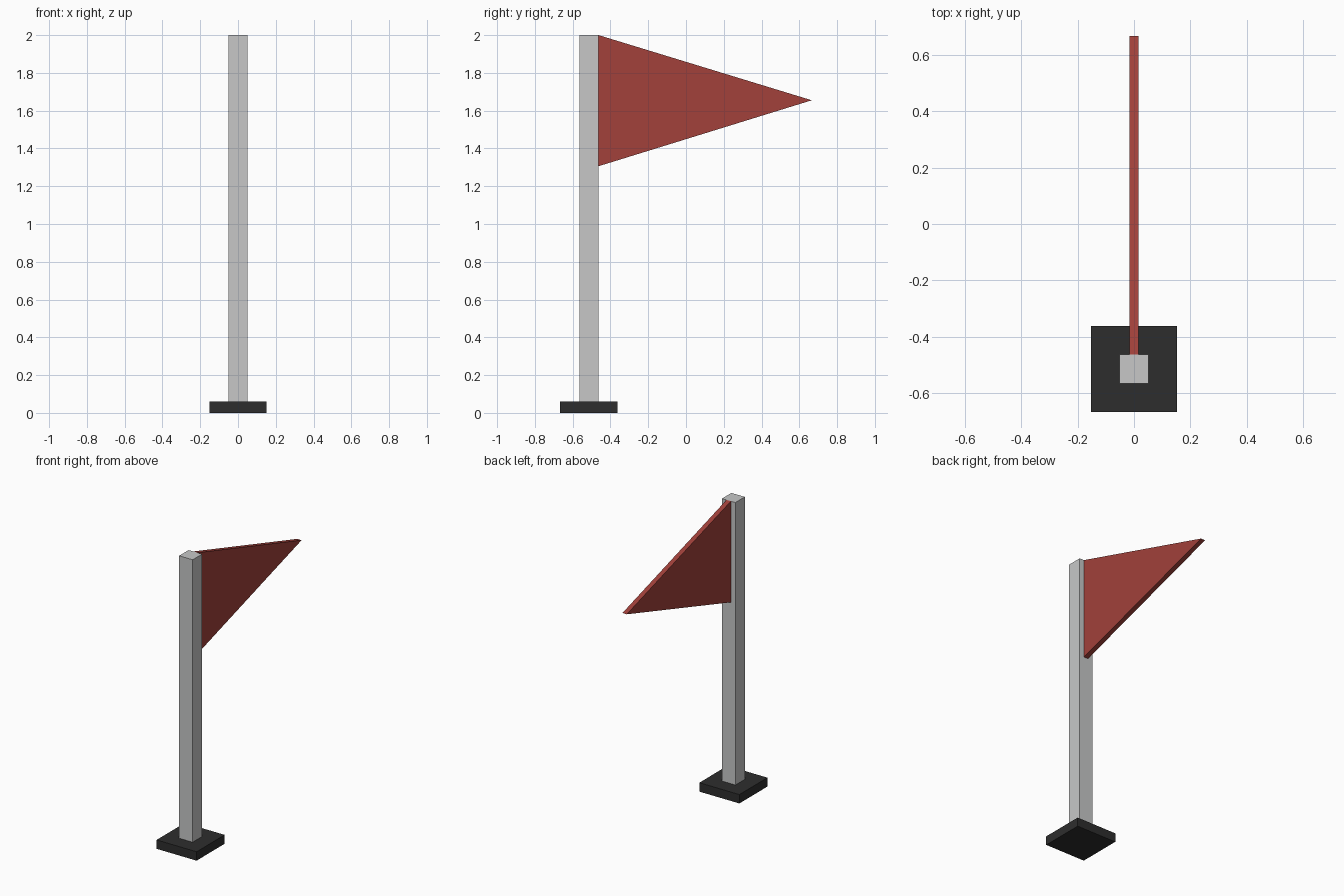
import bpy
import bmesh

if "Cube" in bpy.data.objects:
    bpy.data.objects.remove(bpy.data.objects["Cube"])


def material(name, rgb):
    m = bpy.data.materials.new(name)
    m.diffuse_color = (*rgb, 1.0)
    m.use_nodes = True
    m.node_tree.nodes["Principled BSDF"].inputs["Base Color"].default_value = m.diffuse_color
    return m


grey = material("light_grey", (0.57, 0.575, 0.575))
black = material("dark_grey", (0.027, 0.027, 0.027))
red = material("flag_red", (0.36, 0.052, 0.043))


def prism(name, profile, half_width, mat):
    """Extrude a (y, z) profile symmetrically along x."""
    bm = bmesh.new()
    face = bm.faces.new([bm.verts.new((-half_width, y, z)) for y, z in profile])
    ext = bmesh.ops.extrude_face_region(bm, geom=[face])
    moved = [g for g in ext["geom"] if isinstance(g, bmesh.types.BMVert)]
    bmesh.ops.translate(bm, verts=moved, vec=(2 * half_width, 0, 0))
    bmesh.ops.recalc_face_normals(bm, faces=bm.faces[:])
    mesh = bpy.data.meshes.new(name)
    bm.to_mesh(mesh)
    bm.free()
    mesh.materials.append(mat)
    obj = bpy.data.objects.new(name, mesh)
    bpy.context.collection.objects.link(obj)


def square_post(name, half, z0, z1, mat):
    y = -0.514  # common axis of base and pole
    prism(name, [(y - half, z0), (y + half, z0), (y + half, z1), (y - half, z1)], half, mat)


# Square foot, square pole, triangular pennant
square_post("base", 0.152, 0.0, 0.061, black)
square_post("pole", 0.051, 0.06, 2.0, grey)
prism("pennant", [(-0.463, 2.0), (-0.463, 1.306), (0.666, 1.655)], 0.0165, red)
